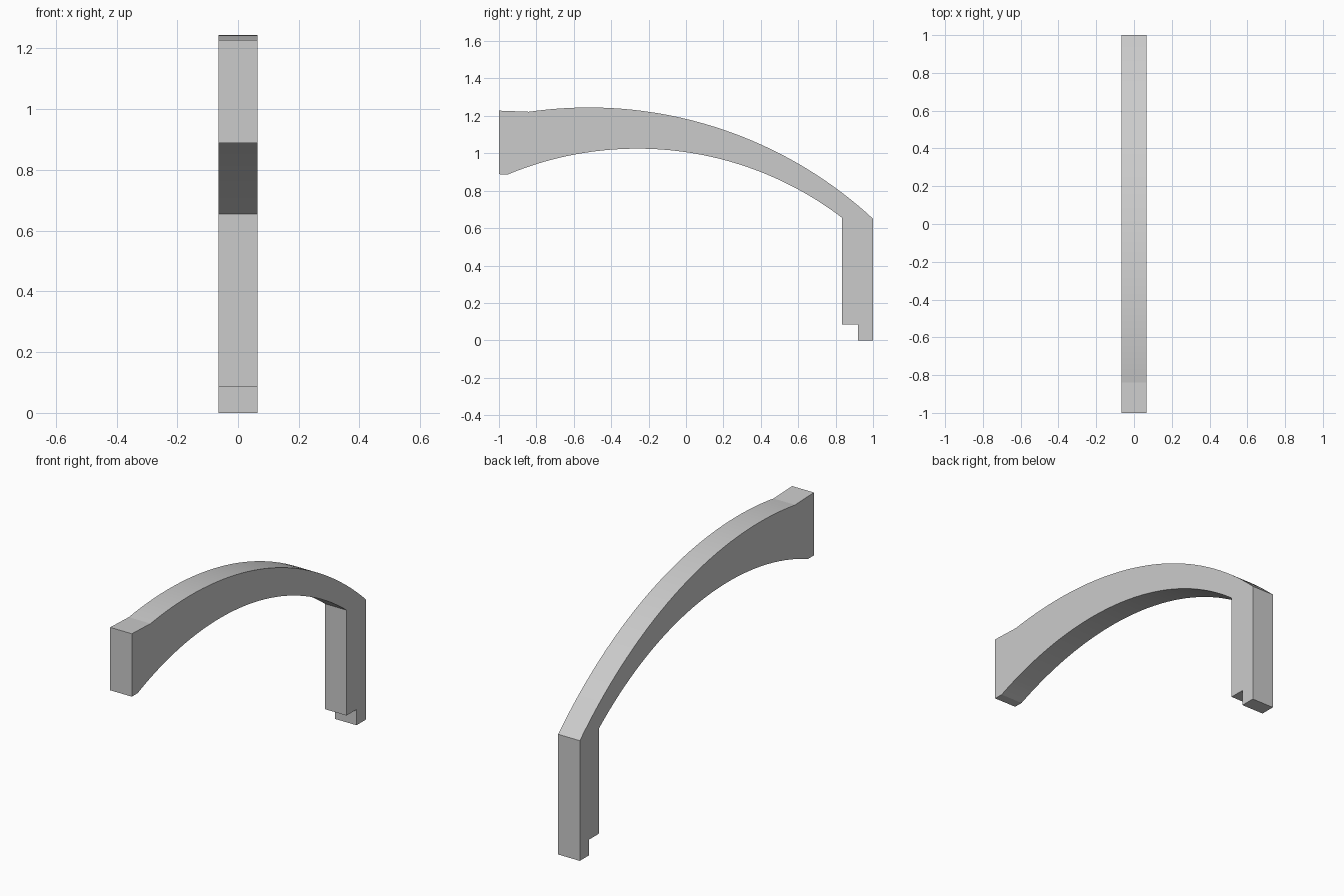
import bpy, bmesh, math

cube = bpy.data.objects.get("Cube")
if cube:
    bpy.data.objects.remove(cube, do_unlink=True)

HALF_WIDTH = 0.065
SEGMENTS = 36


def arc(peak_y, peak_z, radius, start, end):
    """Points (y, z) on a circle, from y = start to y = end."""
    a, b = (math.asin((y - peak_y) / radius) for y in (start, end))
    angles = [a + (b - a) * i / SEGMENTS for i in range(SEGMENTS + 1)]
    return [(peak_y + radius * math.sin(t),
             peak_z - radius * (1 - math.cos(t))) for t in angles]


# Grey finish
grey = bpy.data.materials.new("light_grey")
grey.use_nodes = True
color = (0.6, 0.6, 0.6, 1)
grey.diffuse_color = color
grey.node_tree.nodes["Principled BSDF"].inputs["Base Color"].default_value = color

# Side outline: square end, upper curve, stepped leg, lower curve
outline = [(-1, 1.228)]
outline += arc(-0.52, 1.245, 2.239, -0.84, 1)
outline += [(1, 0), (0.92, 0), (0.92, 0.085), (0.835, 0.085)]
outline += arc(-0.26, 1.025, 1.805, 0.835, -0.95)
outline += [(-1, 0.888)]

# Extrude the outline across the width
bm = bmesh.new()
side = bm.faces.new([bm.verts.new((-HALF_WIDTH, y, z)) for y, z in outline])
result = bmesh.ops.extrude_face_region(bm, geom=[side], use_keep_orig=True)
moved = [v for v in result["geom"] if isinstance(v, bmesh.types.BMVert)]
bmesh.ops.translate(bm, verts=moved, vec=(2 * HALF_WIDTH, 0, 0))
bmesh.ops.recalc_face_normals(bm, faces=bm.faces)
mesh = bpy.data.meshes.new("curved_arm")
bm.to_mesh(mesh)
bm.free()
mesh.materials.append(grey)

arm = bpy.data.objects.new("curved_arm", mesh)
bpy.context.collection.objects.link(arm)

# Smooth curves, sharp corners
bpy.ops.object.select_all(action="DESELECT")
arm.select_set(True)
bpy.context.view_layer.objects.active = arm
bpy.ops.object.shade_smooth_by_angle(angle=math.radians(5))
